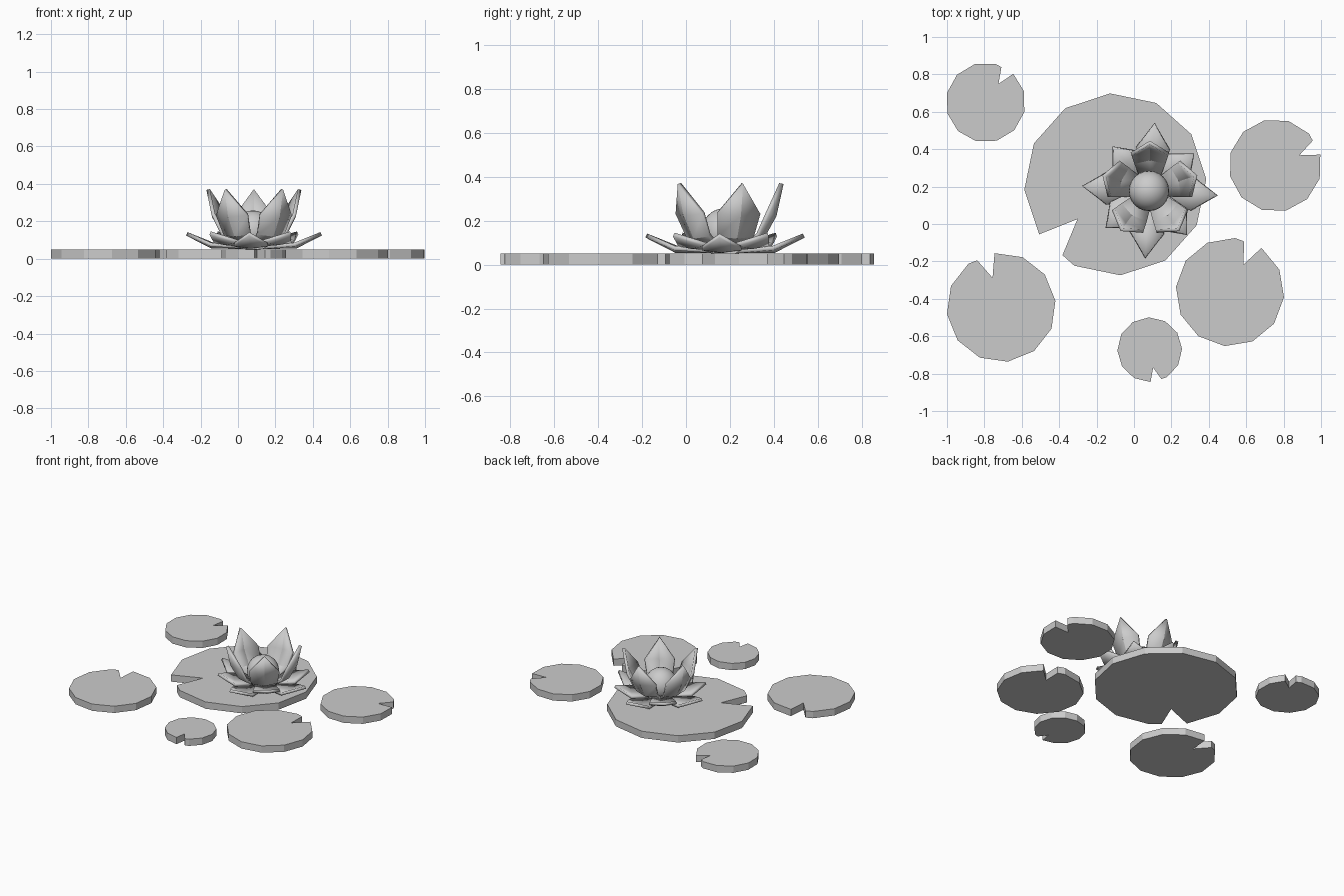
import bpy, bmesh
from math import sin, cos, radians

if "Cube" in bpy.data.objects:
    bpy.data.objects.remove(bpy.data.objects["Cube"])


def finish(bm, name):
    me = bpy.data.meshes.new(name)
    bmesh.ops.recalc_face_normals(bm, faces=bm.faces)
    bm.to_mesh(me)
    bm.free()
    ob = bpy.data.objects.new(name, me)
    bpy.context.collection.objects.link(ob)
    return ob


def smooth(ob, angle):
    bpy.ops.object.select_all(action='DESELECT')
    ob.select_set(True)
    bpy.context.view_layer.objects.active = ob
    bpy.ops.object.shade_smooth_by_angle(angle=radians(angle))


# Lily pad: twelve-sided disc with a wedge notch just after the start vertex
def lily_pad(name, x, y, r, start, height=0.05):
    ring = [(0, 1), (9.3, 0.565), (20, 0.97)] + [(30 * k, 1) for k in range(1, 12)]
    bm = bmesh.new()
    verts = [bm.verts.new((x + r * f * cos(radians(start + a)),
                           y + r * f * sin(radians(start + a)), 0)) for a, f in ring]
    face = bm.faces.new(verts)
    top = bmesh.ops.extrude_face_region(bm, geom=[face])
    bmesh.ops.translate(bm, vec=(0, 0, height),
                        verts=[v for v in top['geom'] if isinstance(v, bmesh.types.BMVert)])
    return finish(bm, name)


lily_pad("large_lily_pad", -0.10, 0.212, 0.487, 213.3)
lily_pad("back_left_lily_pad", -0.793, 0.65, 0.213, 46)
lily_pad("right_lily_pad", 0.755, 0.313, 0.248, 13.5)
lily_pad("front_left_lily_pad", -0.71, -0.446, 0.292, 97)
lily_pad("front_lily_pad", 0.084, -0.672, 0.173, 271.5)
lily_pad("front_right_lily_pad", 0.513, -0.364, 0.29, 54.5)

CX, CY = 0.085, 0.178


# Petal: rows of (radius, height, half width, edge pull-in, edge lift), last row is the tip
def petal(name, rows, angle, thickness=0.02):
    c, s = cos(radians(angle)), sin(radians(angle))
    bm = bmesh.new()

    def vert(r, t, z):
        return bm.verts.new((CX + r * c - t * s, CY + r * s + t * c, z))

    grid = [[vert(r - p, -w, z + l), vert(r, 0, z), vert(r - p, w, z + l)]
            for r, z, w, p, l in rows[:-1]]
    tip = vert(rows[-1][0], 0, rows[-1][1])
    for a, b in zip(grid, grid[1:]):
        for i in (0, 1):
            bm.faces.new((a[i], a[i + 1], b[i + 1], b[i]))
    for i in (0, 1):
        bm.faces.new((grid[-1][i], grid[-1][i + 1], tip))
    ob = finish(bm, name)
    mod = ob.modifiers.new("thickness", 'SOLIDIFY')
    mod.thickness = thickness
    mod.offset = 0
    smooth(ob, 30)
    return ob


# Five tall cupped petals
tall = [(0.06, 0.07, 0.05, 0, 0), (0.17, 0.125, 0.085, 0.02, 0.01),
        (0.225, 0.225, 0.1, 0.03, 0.01), (0.257, 0.37, 0, 0, 0)]
for k in range(5):
    petal(f"tall_petal_{k + 1}", tall, 18 + 72 * k)

# Four long and four short spreading petals under them
long_rows = [(0.05, 0.062, 0.05, 0, 0), (0.225, 0.064, 0.09, 0, 0.012), (0.36, 0.133, 0, 0, 0)]
short_rows = [(0.05, 0.075, 0.05, 0, 0), (0.2, 0.082, 0.09, 0, 0.012), (0.305, 0.137, 0, 0, 0)]
for k in range(4):
    petal(f"long_outer_petal_{k + 1}", long_rows, -4 + 90 * k)
    petal(f"short_outer_petal_{k + 1}", short_rows, 40 + 90 * k)

# Round flower centre
bm = bmesh.new()
bmesh.ops.create_uvsphere(bm, u_segments=24, v_segments=12, radius=0.108)
bmesh.ops.translate(bm, verts=bm.verts, vec=(0.08, 0.177, 0.15))
smooth(finish(bm, "flower_centre"), 60)
